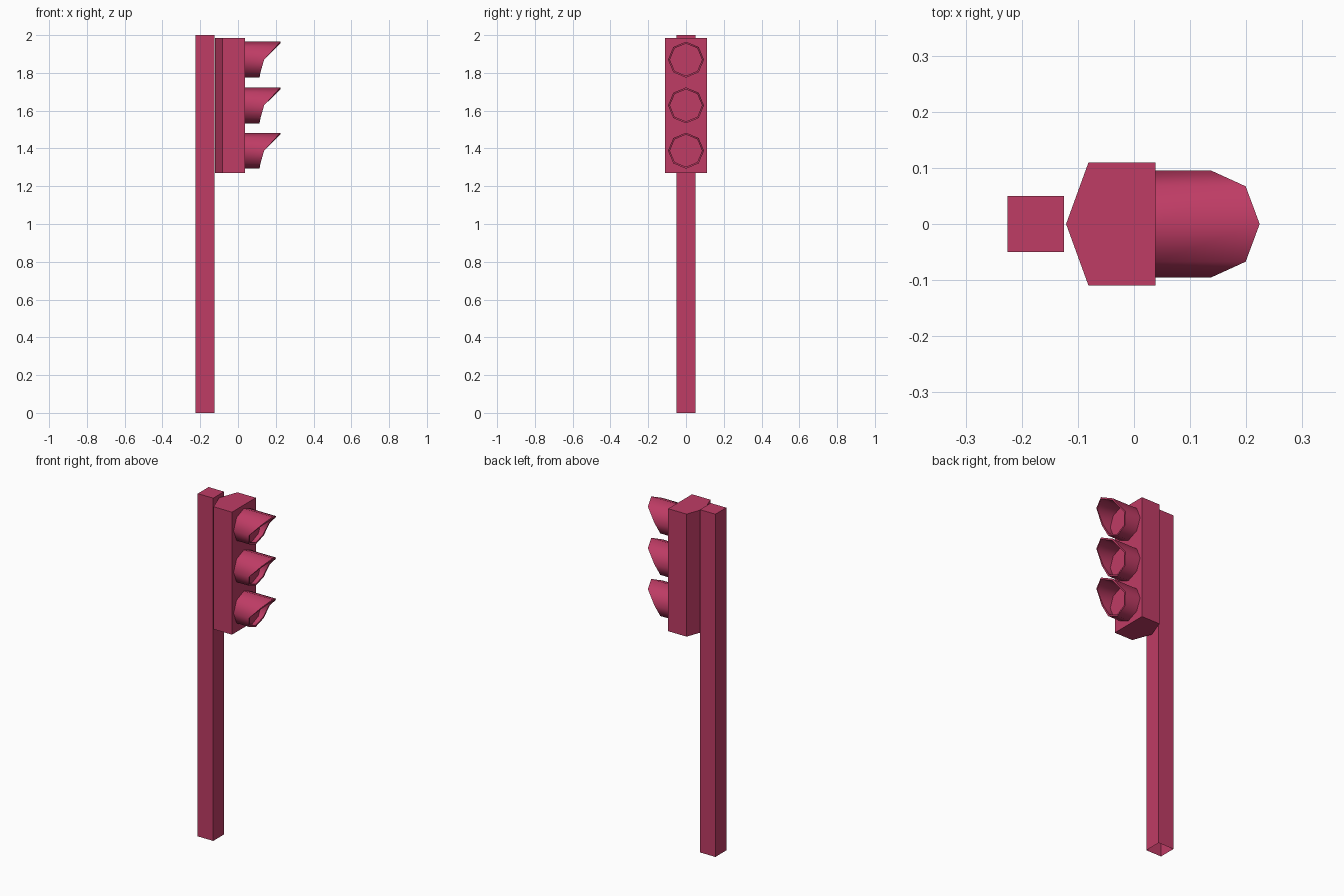
import bpy, bmesh
from math import sin, cos, pi, radians

if "Cube" in bpy.data.objects:
    bpy.data.objects.remove(bpy.data.objects["Cube"])

mat = bpy.data.materials.new("crimson_paint")
mat.diffuse_color = (0.52, 0.045, 0.13, 1)
mat.use_nodes = True
mat.node_tree.nodes["Principled BSDF"].inputs["Base Color"].default_value = mat.diffuse_color


def finish(name, bm, smooth=False):
    bmesh.ops.recalc_face_normals(bm, faces=bm.faces)
    mesh = bpy.data.meshes.new(name)
    bm.to_mesh(mesh)
    bm.free()
    mesh.materials.append(mat)
    obj = bpy.data.objects.new(name, mesh)
    bpy.context.collection.objects.link(obj)
    if smooth:
        bpy.ops.object.select_all(action='DESELECT')
        obj.select_set(True)
        bpy.context.view_layer.objects.active = obj
        bpy.ops.object.shade_smooth_by_angle(angle=radians(50))
    return obj


def prism(name, outline, z0, z1, bottom=True):
    """Extrude a plan outline upwards."""
    bm = bmesh.new()
    low = [bm.verts.new((x, y, z0)) for x, y in outline]
    high = [bm.verts.new((x, y, z1)) for x, y in outline]
    n = len(outline)
    for i in range(n):
        j = (i + 1) % n
        bm.faces.new((low[i], low[j], high[j], high[i]))
    bm.faces.new(high)
    if bottom:
        bm.faces.new(low[::-1])
    return finish(name, bm)


def visor(name, zc):
    """Slanted octagonal hood: outer wall, rim, inner wall and recessed lens."""
    reach = [0.224, 0.199, 0.138, 0.119, 0.114]  # lip x from top to bottom
    bm = bmesh.new()

    def ring(radius, x=None):
        verts = []
        for i in range(8):
            a = i * pi / 4
            px = reach[min(i, 8 - i)] if x is None else x
            verts.append(bm.verts.new((px, radius * sin(a), zc + radius * cos(a))))
        return verts

    rings = [ring(0.095, 0.038), ring(0.095), ring(0.085), ring(0.085, 0.09)]
    for a, b in zip(rings, rings[1:]):
        for i in range(8):
            j = (i + 1) % 8
            bm.faces.new((a[i], a[j], b[j], b[i]))
    bm.faces.new(rings[-1])
    return finish(name, bm, smooth=True)


# Square post, open underneath
prism("post", [(-0.225, -0.05), (-0.125, -0.05), (-0.125, 0.05), (-0.225, 0.05)],
      0, 2, bottom=False)

# Signal housing with a pointed back
prism("housing", [(-0.121, 0), (-0.081, -0.11), (0.038, -0.11),
                  (0.038, 0.11), (-0.081, 0.11)], 1.27, 1.985)

# Three hooded lamps
for label, z in (("top", 1.87), ("middle", 1.628), ("bottom", 1.388)):
    visor(label + "_lamp_hood", z)
